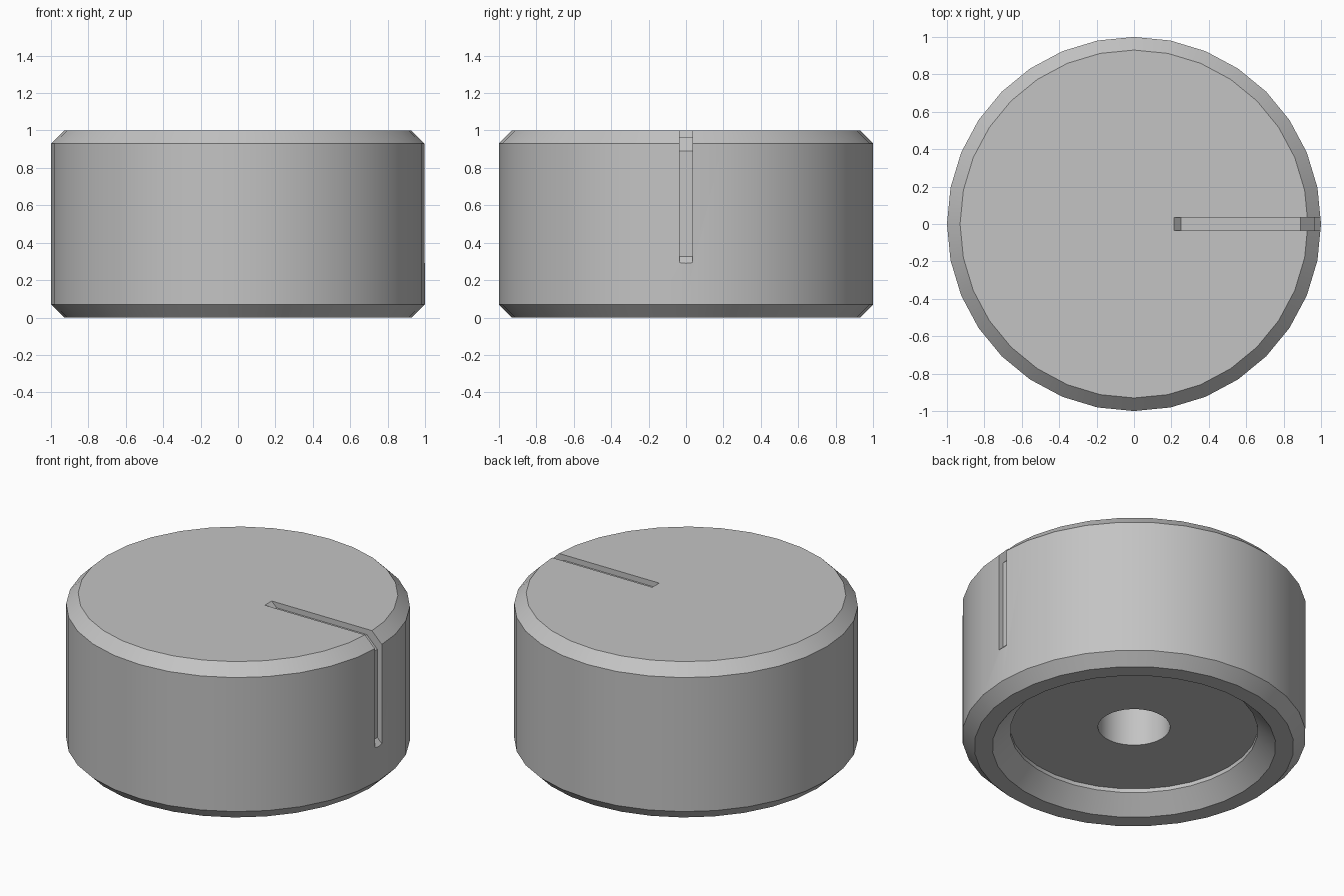
import bpy
import bmesh
from math import cos, sin, tau, radians

SIDES = 32

default_cube = bpy.data.objects.get("Cube")
if default_cube:
    bpy.data.objects.remove(default_cube, do_unlink=True)

grey = bpy.data.materials.new("plain grey")
grey.use_nodes = True
grey.diffuse_color = (0.55, 0.55, 0.55, 1)
grey.node_tree.nodes["Principled BSDF"].inputs["Base Color"].default_value = grey.diffuse_color


def finish(name, bm):
    bmesh.ops.recalc_face_normals(bm, faces=bm.faces)
    mesh = bpy.data.meshes.new(name)
    bm.to_mesh(mesh)
    bm.free()
    mesh.materials.append(grey)
    obj = bpy.data.objects.new(name, mesh)
    bpy.context.collection.objects.link(obj)
    return obj


def bridge(bm, loops, closed):
    """Join successive vertex loops with quads and cap both ends."""
    for a, b in zip(loops, loops[1:]):
        for i in range(len(a)):
            j = (i + 1) % len(a)
            bm.faces.new((a[i], a[j], b[j], b[i]))
    if closed:
        bm.faces.new(loops[0])
        bm.faces.new(loops[-1])


# Turned body: top, chamfers, rim, recessed underside and shaft hole
profile = [(0.93, 1), (1, 0.93), (1, 0.07), (0.93, 0), (0.825, 0),
           (0.72, 0.105), (0.72, 0.13), (0.21, 0.13), (0.21, 0.6)]
bm = bmesh.new()
rings = [[bm.verts.new((r * cos(tau * i / SIDES), r * sin(tau * i / SIDES), z))
          for i in range(SIDES)] for r, z in profile]
bridge(bm, rings, True)
knob = finish("knob_body", bm)

# Pointer groove: follows the top, the chamfer and the side, with sloped ends
groove = [(0.215, 1), (0.25, 0.965), (0.89, 0.965), (0.965, 0.89),
          (0.965, 0.325), (1, 0.29), (1.1, 0.19), (1.1, 1.1), (0.115, 1.1)]
bm = bmesh.new()
bridge(bm, [[bm.verts.new((x, y, z)) for x, z in groove]
            for y in (-0.035, 0.035)], True)
cutter = finish("groove_cutter", bm)
cutter.hide_render = True

# Cut the groove, then smooth the round walls and keep the edges crisp
cut = knob.modifiers.new("pointer groove", 'BOOLEAN')
cut.operation = 'DIFFERENCE'
cut.solver = 'EXACT'
cut.object = cutter
bpy.ops.object.select_all(action='DESELECT')
knob.select_set(True)
bpy.context.view_layer.objects.active = knob
bpy.ops.object.modifier_apply(modifier=cut.name)
bpy.data.objects.remove(cutter, do_unlink=True)
bpy.ops.object.shade_smooth_by_angle(angle=radians(30))
